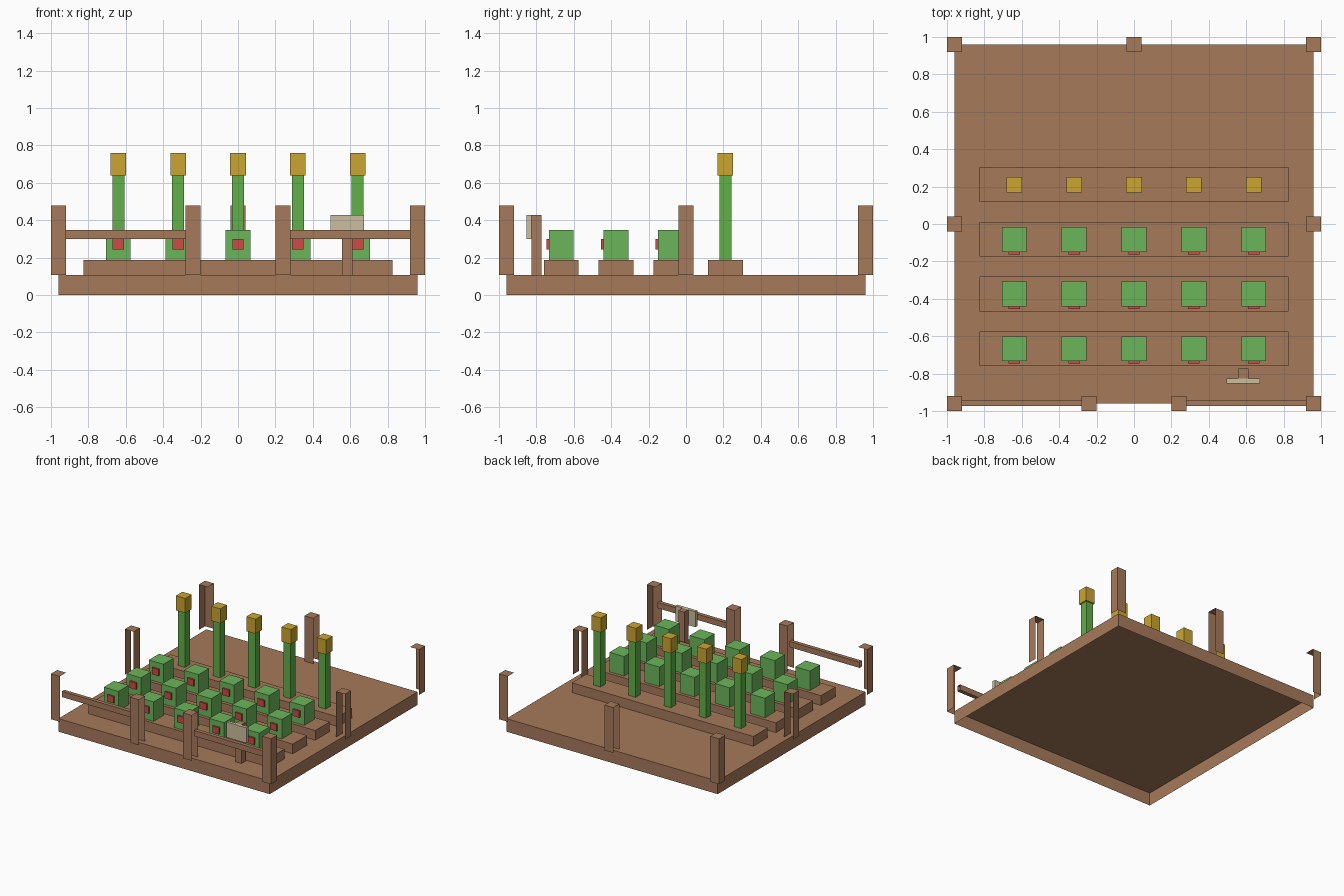
import bpy
import bmesh
from mathutils import Vector

if "Cube" in bpy.data.objects:
    bpy.data.objects.remove(bpy.data.objects["Cube"], do_unlink=True)


def make_material(name, rgb):
    color = (*[(c / 255) ** 2.2 for c in rgb], 1)
    mat = bpy.data.materials.new(name)
    mat.use_nodes = True
    mat.diffuse_color = color
    bsdf = mat.node_tree.nodes["Principled BSDF"]
    bsdf.inputs["Base Color"].default_value = color
    bsdf.inputs["Roughness"].default_value = 0.9
    return mat


wood = make_material("brown wood", (165, 121, 91))
leaf = make_material("leaf green", (107, 181, 90))
stalk = make_material("stalk green", (98, 174, 74))
gold = make_material("golden yellow", (202, 163, 52))
red = make_material("berry red", (206, 76, 72))
pale = make_material("pale board", (202, 189, 156))

SIDES = {"-x": (-1, 0, 0), "+x": (1, 0, 0), "-y": (0, -1, 0),
         "+y": (0, 1, 0), "-z": (0, 0, -1), "+z": (0, 0, 1)}


def box(name, mat, center, size, z0, z1, open_sides=()):
    """Box from plan center, plan size and height range, with some sides left open."""
    bm = bmesh.new()
    bmesh.ops.create_cube(bm, size=1)
    bm.normal_update()
    openings = [Vector(SIDES[s]) for s in open_sides]
    gone = [f for f in bm.faces if any(f.normal.dot(n) > 0.9 for n in openings)]
    bmesh.ops.delete(bm, geom=gone, context="FACES")
    bmesh.ops.scale(bm, vec=(size[0], size[1], z1 - z0), verts=bm.verts)
    mesh = bpy.data.meshes.new(name)
    bm.to_mesh(mesh)
    bm.free()
    mesh.materials.append(mat)
    obj = bpy.data.objects.new(name, mesh)
    obj.location = (center[0], center[1], (z0 + z1) / 2)
    bpy.context.collection.objects.link(obj)
    return obj


GROUND, BED_TOP = 0.107, 0.187
EDGE = 0.96

# Ground tray, open underneath
box("ground", wood, (0, 0), (2 * EDGE, 2 * EDGE), 0, GROUND, ["-z"])


# Fence posts: shells made of outer panels and a cap
def post(name, x, y, open_sides):
    box(name, wood, (x, y), (0.08, 0.08), GROUND, 0.48, ["-z", *open_sides])


for sx, side in ((-1, "right"), (1, "left")):
    inner_x = "+x" if sx < 0 else "-x"
    post(f"front_{side}_corner_post", sx * EDGE, -EDGE, [inner_x, "+y"])
    post(f"back_{side}_corner_post", sx * EDGE, EDGE, [inner_x, "-y"])
    post(f"{side}_middle_post", sx * EDGE, 0, ["-y", "+y"])
    post(f"{side}_gate_post", sx * 0.24, -EDGE, ["-x", "+x"])
    # Front rail between corner and gate posts
    box(f"{side}_rail", wood, (sx * 0.6, -0.957), (0.64, 0.032), 0.30, 0.347,
        ["-x", "+x"])
post("back_middle_post", 0, EDGE, ["-x", "+x"])

# Planting rows
columns = [0.32 * i for i in range(-2, 3)]
for row in range(4):
    y = -0.667 + 0.2925 * row
    box(f"bed_{row + 1}", wood, (0, y), (1.65, 0.186), GROUND, BED_TOP, ["-z"])
    for col, x in enumerate(columns, 1):
        tag = f"{row + 1}_{col}"
        if row < 3:
            # Bush with a berry on its front
            box(f"bush_{tag}", leaf, (x, y), (0.133, 0.133), BED_TOP, 0.347, ["-z"])
            box(f"berry_{tag}", red, (x, y - 0.073), (0.06, 0.014), 0.245, 0.30)
        else:
            # Tall stalk with a flower head
            box(f"stalk_{tag}", stalk, (x, y), (0.064, 0.064), BED_TOP, 0.64, ["-z"])
            box(f"flower_{tag}", gold, (x, y), (0.084, 0.084), 0.64, 0.76)

# Sign near the entrance
box("sign_post", wood, (0.584, -0.80), (0.054, 0.054), GROUND, 0.427, ["-z"])
box("sign_board", pale, (0.584, -0.84), (0.18, 0.026), 0.30, 0.427)
